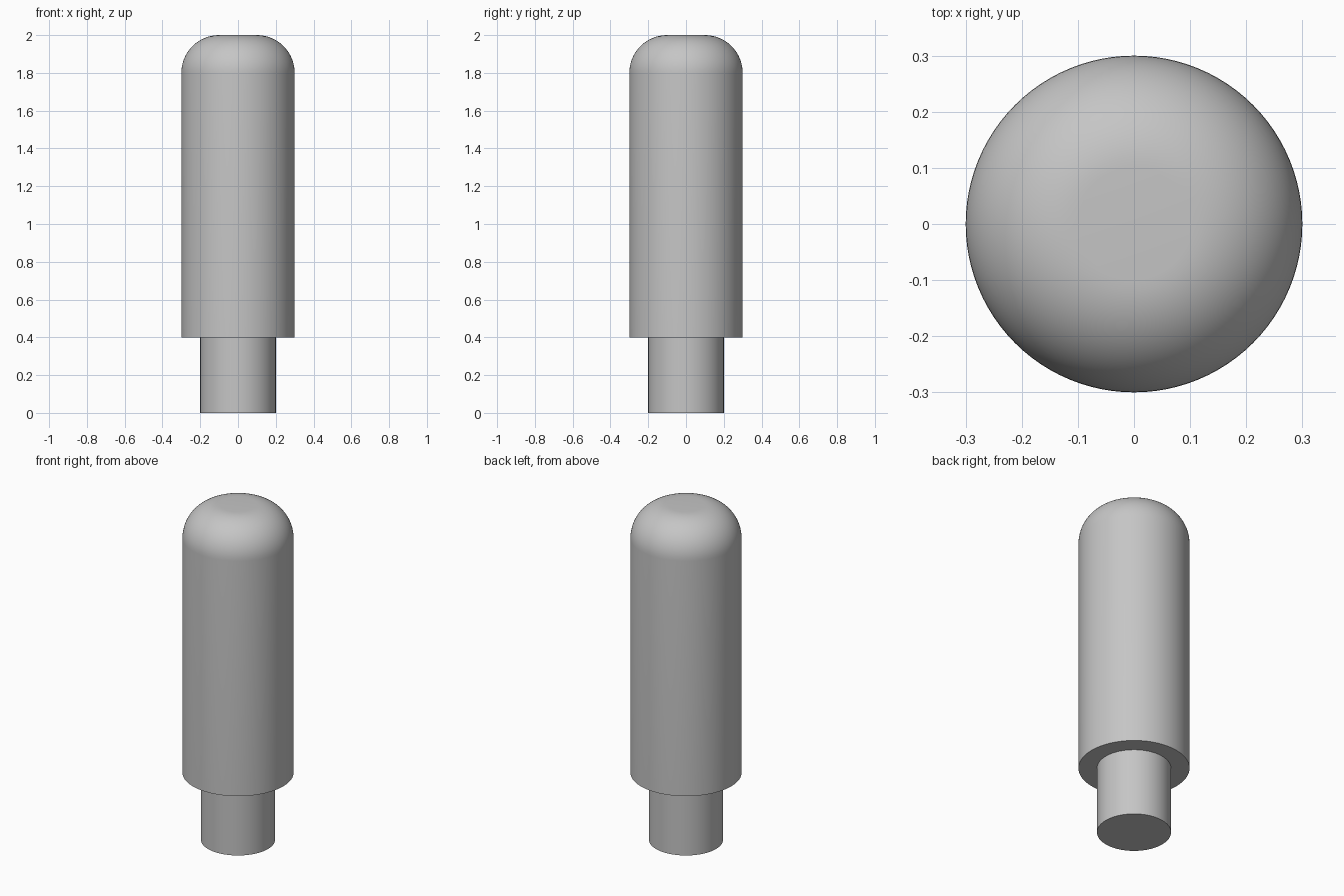
import bpy, bmesh, math

# Remove the default cube
cube = bpy.data.objects.get("Cube")
if cube:
    bpy.data.objects.remove(cube, do_unlink=True)

SIDES = 96

# Grey material
grey = bpy.data.materials.new("plain_grey")
grey.use_nodes = True
colour = (0.56, 0.56, 0.56, 1)
grey.diffuse_color = colour
grey.node_tree.nodes["Principled BSDF"].inputs["Base Color"].default_value = colour


def lathe(name, profile):
    """Turn a radius/height profile, bottom to top, into a closed smooth solid."""
    bm = bmesh.new()
    rings = []
    for r, z in profile:
        angles = [2 * math.pi * i / SIDES for i in range(SIDES)]
        rings.append([bm.verts.new((r * math.cos(a), r * math.sin(a), z)) for a in angles])
    for low, high in zip(rings, rings[1:]):
        for i in range(SIDES):
            j = (i + 1) % SIDES
            bm.faces.new((low[i], low[j], high[j], high[i]))
    bm.faces.new(rings[0][::-1])
    bm.faces.new(rings[-1])
    mesh = bpy.data.meshes.new(name)
    bm.to_mesh(mesh)
    bm.free()
    mesh.materials.append(grey)
    obj = bpy.data.objects.new(name, mesh)
    bpy.context.collection.objects.link(obj)
    bpy.ops.object.select_all(action="DESELECT")
    obj.select_set(True)
    bpy.context.view_layer.objects.active = obj
    bpy.ops.object.shade_smooth_by_angle(angle=math.radians(30))


# Stepped pin: narrow shank, wide body, rounded shoulder and flat tip
shank, body, shoulder, fillet, top = 0.2, 0.3, 0.4, 0.2, 2.0
steps = 16
arc = [(body - fillet + fillet * math.cos(t), top - fillet + fillet * math.sin(t))
       for t in (math.pi / 2 * i / steps for i in range(steps + 1))]
lathe("stepped_pin", [(shank, 0), (shank, shoulder), (body, shoulder)] + arc)
